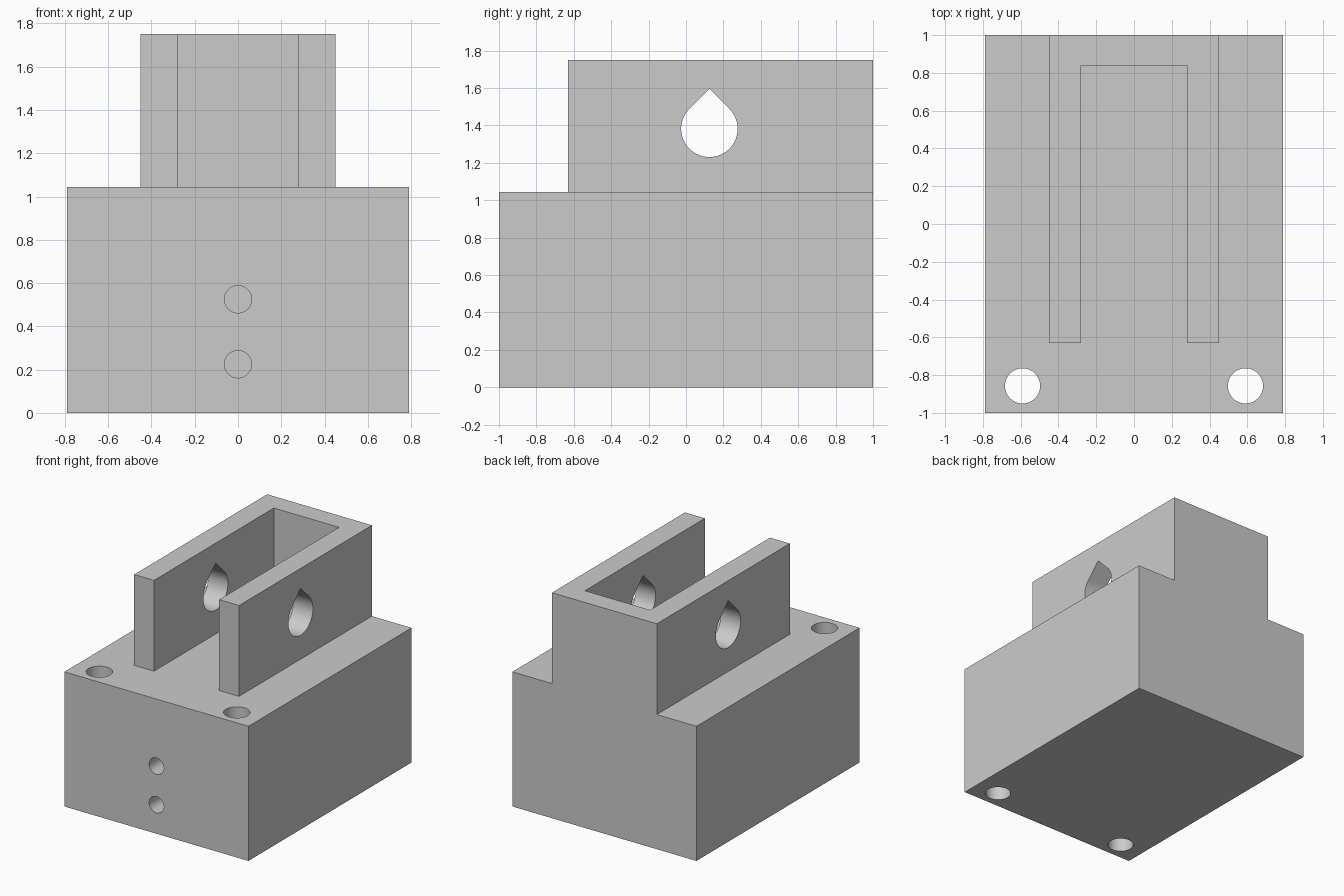
import bpy
import bmesh
from math import sin, cos, pi, radians
from mathutils import Matrix, Vector

default = bpy.data.objects.get("Cube")
if default:
    bpy.data.objects.remove(default, do_unlink=True)

# Single plain grey material
grey = bpy.data.materials.new("light_grey")
grey.use_nodes = True
color = (0.6, 0.6, 0.6, 1)
grey.diffuse_color = color
grey.node_tree.nodes["Principled BSDF"].inputs["Base Color"].default_value = color


def prism(name, outline, depth, matrix):
    """Extrude a flat outline along its local z, then place it."""
    bm = bmesh.new()
    face = bm.faces.new([bm.verts.new((u, v, 0)) for u, v in outline])
    ext = bmesh.ops.extrude_face_region(bm, geom=[face])
    moved = [g for g in ext["geom"] if isinstance(g, bmesh.types.BMVert)]
    bmesh.ops.translate(bm, verts=moved, vec=(0, 0, depth))
    bmesh.ops.recalc_face_normals(bm, faces=bm.faces[:])
    bm.transform(matrix)
    mesh = bpy.data.meshes.new(name)
    bm.to_mesh(mesh)
    bm.free()
    obj = bpy.data.objects.new(name, mesh)
    bpy.context.collection.objects.link(obj)
    mesh.materials.append(grey)
    return obj


def circle(radius, start=0, end=2 * pi, steps=64):
    return [(radius * cos(start + (end - start) * i / steps),
             radius * sin(start + (end - start) * i / steps)) for i in range(steps)]


def combine(target, tool, operation):
    """Apply a boolean and discard the tool."""
    mod = target.modifiers.new(operation.lower(), "BOOLEAN")
    mod.operation = operation
    mod.solver = "EXACT"
    mod.object = tool
    bpy.context.view_layer.objects.active = target
    bpy.ops.object.modifier_apply(modifier=mod.name)
    bpy.data.objects.remove(tool, do_unlink=True)


# Solid base block
base_x, base_top = 0.79, 1.045
body = prism("mounting_block",
             [(-base_x, -1), (base_x, -1), (base_x, 1), (-base_x, 1)],
             base_top, Matrix())

# U-shaped bracket, open at the front
half = [(0.28, 0.84), (0.28, -0.63), (0.45, -0.63), (0.45, 1)]
outline = half + [(-x, y) for x, y in reversed(half)]
bracket = prism("u_bracket", outline, 1.75 - 0.9, Matrix.Translation((0, 0, 0.9)))
combine(body, bracket, "UNION")

# Vertical through holes near the front corners
for x in (-0.59, 0.59):
    hole = prism("corner_hole", circle(0.093), 1.4, Matrix.Translation((x, -0.857, -0.2)))
    combine(body, hole, "DIFFERENCE")

# Blind holes in the front face
for z in (0.225, 0.525):
    place = Matrix.Translation((0, -1.1, z)) @ Matrix.Rotation(radians(-90), 4, "X")
    combine(body, prism("front_hole", circle(0.063), 0.9, place), "DIFFERENCE")

# Teardrop cross hole through both bracket walls
r = 0.151
teardrop = circle(r, radians(135), radians(405), 48)
teardrop += [(r * cos(pi / 4), r * sin(pi / 4)), (0, r * 2 ** 0.5)]
axes = Matrix(((0, 0, 1), (1, 0, 0), (0, 1, 0))).to_4x4()
place = Matrix.Translation(Vector((-0.6, 0.125, 1.382))) @ axes
combine(body, prism("teardrop_hole", teardrop, 1.2, place), "DIFFERENCE")

# Smooth hole walls, crisp edges
bpy.ops.object.select_all(action="DESELECT")
body.select_set(True)
bpy.context.view_layer.objects.active = body
bpy.ops.object.shade_smooth_by_angle(angle=radians(30))
